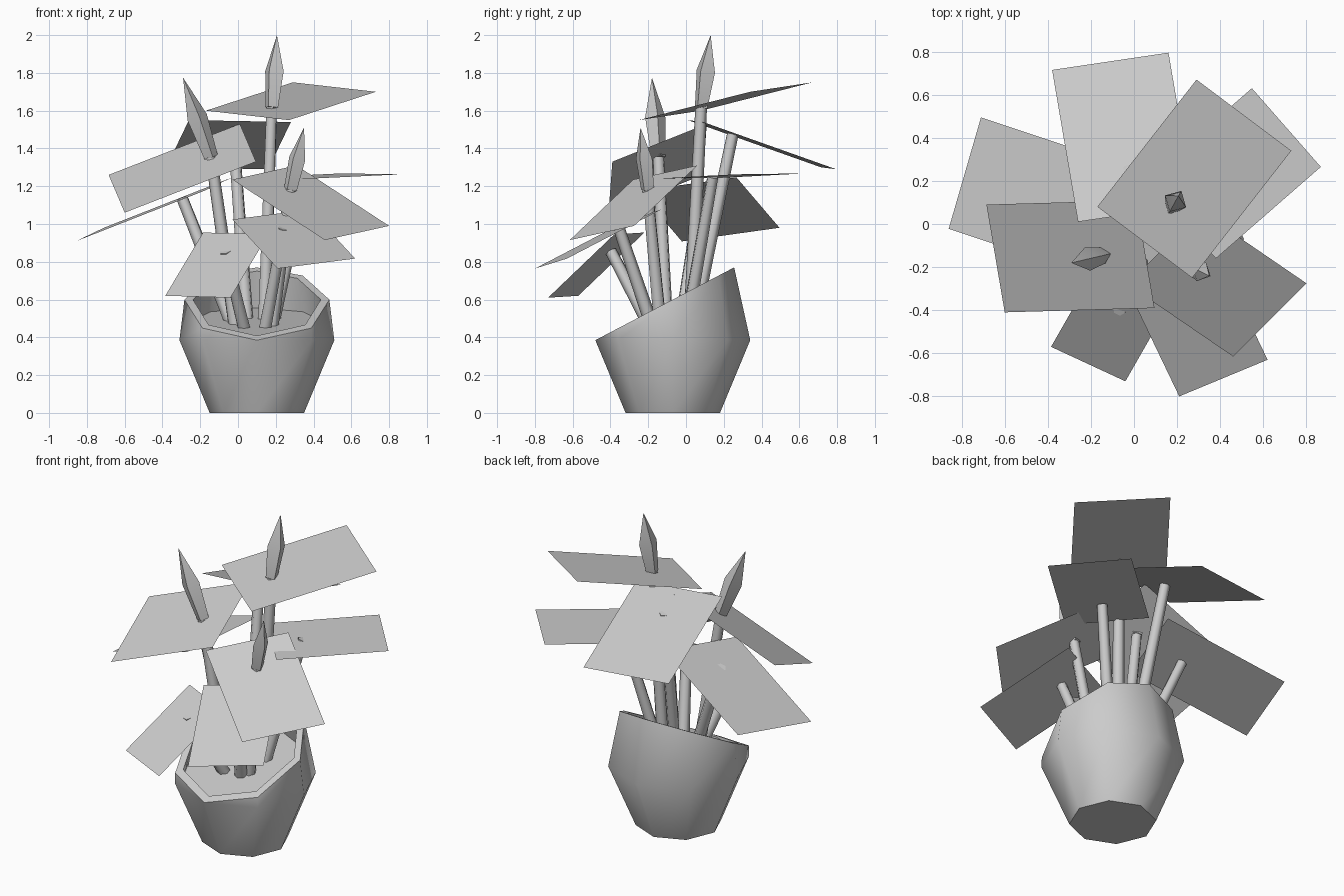
import bpy, bmesh
from math import sin, cos, tau
from mathutils import Vector

if "Cube" in bpy.data.objects:
    bpy.data.objects.remove(bpy.data.objects["Cube"])

CX, CY = 0.10, -0.07          # pot axis
SIDES = 8


def finish(name, bm, smooth=50):
    bmesh.ops.remove_doubles(bm, verts=bm.verts, dist=0.003)
    bmesh.ops.recalc_face_normals(bm, faces=bm.faces)
    mesh = bpy.data.meshes.new(name)
    bm.to_mesh(mesh)
    bm.free()
    ob = bpy.data.objects.new(name, mesh)
    bpy.context.collection.objects.link(ob)
    if smooth:
        bpy.ops.object.select_all(action='DESELECT')
        ob.select_set(True)
        bpy.context.view_layer.objects.active = ob
        bpy.ops.object.shade_smooth_by_angle(angle=smooth * tau / 360)
    return ob


def bridge(bm, a, b):
    n = len(a)
    for i in range(n):
        bm.faces.new((a[i], a[(i + 1) % n], b[(i + 1) % n], b[i]))


def tube(name, start, end, profile, sides, smooth):
    """Straight lofted shape; profile holds (fraction along, radius)."""
    start, axis = Vector(start), Vector(end) - Vector(start)
    rot = axis.to_track_quat('Z', 'Y')
    bm = bmesh.new()
    rings = []
    for t, r in profile:
        rings.append([bm.verts.new(start + axis * t + rot @ Vector(
            (r * cos(tau * i / sides), r * sin(tau * i / sides), 0)))
            for i in range(sides)])
    for a, b in zip(rings, rings[1:]):
        bridge(bm, a, b)
    bm.faces.new(rings[0])
    bm.faces.new(rings[-1])
    return finish(name, bm, smooth)


# Pot: octagonal, tapered, with a slanted rim
def wall_radius(z):
    return 0.41 - 0.085 * (max(z - 0.385, 0) / 0.385) ** 2


def rim_z(y):
    return 0.385 + 0.524 * (y + 0.48)


def soil_z(y):
    return 0.49 + 0.22 * (y + 0.03)


def flat_ring(r, z):
    return [(CX + r * cos(tau * i / SIDES), CY + r * sin(tau * i / SIDES), z)
            for i in range(SIDES)]


def slanted_ring(plane, inset):
    pts = []
    for i in range(SIDES):
        a, z = tau * i / SIDES, 0.5
        for _ in range(20):
            r = wall_radius(z) - inset
            z = plane(CY + r * sin(a))
        pts.append((CX + r * cos(a), CY + r * sin(a), z))
    return pts


bm = bmesh.new()
rings = [[bm.verts.new(p) for p in ring] for ring in (
    flat_ring(0.25, 0), flat_ring(0.41, 0.385),
    slanted_ring(rim_z, 0), slanted_ring(rim_z, 0.045),
    slanted_ring(soil_z, 0.05))]
bm.faces.new(rings[0])
for a, b in zip(rings, rings[1:]):
    bridge(bm, a, b)
finish("pot", bm)

# Soil
bm = bmesh.new()
bm.faces.new([bm.verts.new(p) for p in slanted_ring(soil_z, 0.05)])
finish("soil", bm, 0)

# Leaves: two base corners, then the tip corner beside the second one
leaves = {
    "top_right": ((-0.17, 0.08, 1.60), (0.27, -0.25, 1.55), (0.73, 0.34, 1.70)),
    "upper_left": ((0.01, 0.11, 1.53), (0.095, -0.39, 1.33), (-0.60, -0.41, 1.06)),
    "front_right": ((-0.03, -0.28, 1.235), (0.31, 0.06, 1.31), (0.80, -0.275, 0.99)),
    "back": ((0.28, 0.09, 1.54), (-0.26, 0.01, 1.55), (-0.38, 0.715, 1.30)),
    "back_left": ((-0.18, -0.25, 1.175), (-0.03, 0.267, 1.247), (-0.71, 0.495, 0.98)),
    "back_right": ((0.38, -0.16, 1.24), (0.06, 0.205, 1.245), (0.547, 0.63, 1.268)),
    "low_front_left": ((0.16, -0.38, 0.945), (-0.185, -0.22, 0.955), (-0.385, -0.57, 0.62)),
    "low_front_right": ((-0.03, -0.30, 1.024), (0.38, -0.13, 1.077), (0.62, -0.63, 0.817)),
}
# Flower buds: tip position and widest radius
buds = {
    "top_right": ((0.207, 0.13, 2.0), 0.056),
    "upper_left": ((-0.29, -0.18, 1.775), 0.055),
    "front_right": ((0.35, -0.24, 1.51), 0.048),
}

for name, corners in leaves.items():
    a, b, c = map(Vector, corners)
    bm = bmesh.new()
    bm.faces.new([bm.verts.new(p) for p in (a, b, c, a + c - b)])
    finish(name + "_leaf", bm, 0)

    # Stem from the soil to a point a little past the leaf base
    joint = (a + b) / 2 + 0.28 * (c - b)
    out = (joint - Vector((CX, CY, 0))).to_2d().normalized() * 0.1
    root = Vector((CX - 0.01 + out.x, CY + out.y, 0.40))
    tube(name + "_stem", root, joint, [(0, 0.037), (1, 0.031)], 6, 61)

    if name in buds:
        tip, r = buds[name]
        tube(name + "_bud", joint, tip,
             [(0, 0.038), (0.5, r), (1, 0.001)], 4, 35)
